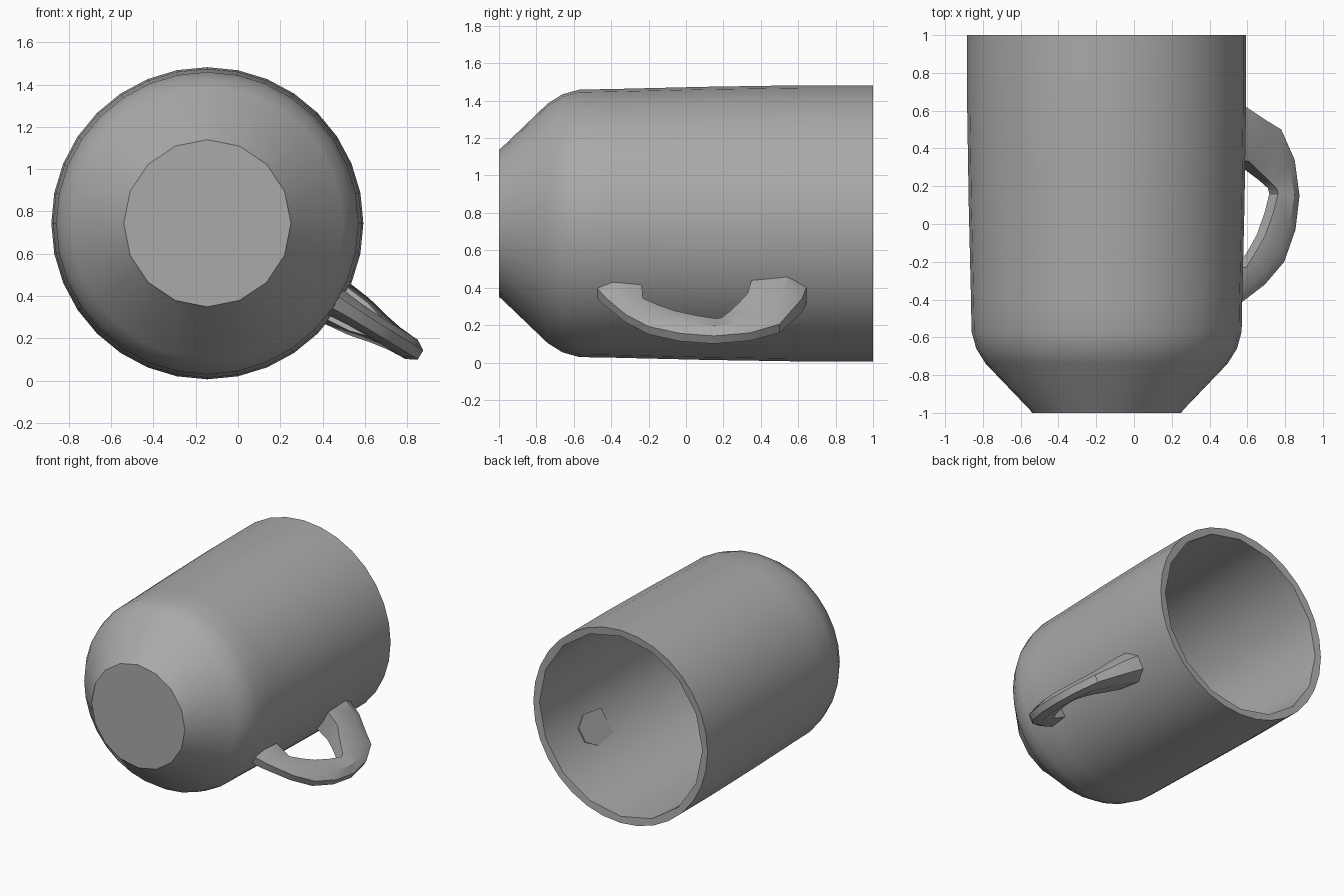
import bpy, bmesh, math
from mathutils import Vector

cube = bpy.data.objects.get("Cube")
if cube:
    bpy.data.objects.remove(cube)

CX, CZ = -0.145, 0.744          # mug axis, running along y
SIDES = 32


def make_material(name, rgb):
    mat = bpy.data.materials.new(name)
    mat.use_nodes = True
    mat.diffuse_color = (*rgb, 1)
    mat.node_tree.nodes["Principled BSDF"].inputs["Base Color"].default_value = (*rgb, 1)
    return mat


grey = make_material("plain grey", (0.4, 0.4, 0.4))


def finish(bm, name, angle):
    bmesh.ops.recalc_face_normals(bm, faces=bm.faces)
    mesh = bpy.data.meshes.new(name)
    bm.to_mesh(mesh)
    bm.free()
    mesh.materials.append(grey)
    obj = bpy.data.objects.new(name, mesh)
    bpy.context.collection.objects.link(obj)
    bpy.ops.object.select_all(action='DESELECT')
    obj.select_set(True)
    bpy.context.view_layer.objects.active = obj
    bpy.ops.object.shade_smooth_by_angle(angle=math.radians(angle))
    return obj


def skin(bm, rings):
    """Join consecutive rings of vertices with quads and cap both ends."""
    for a, b in zip(rings, rings[1:]):
        n = len(a)
        for i in range(n):
            j = (i + 1) % n
            bm.faces.new((a[i], a[j], b[j], b[i]))
    bm.faces.new(rings[0])
    bm.faces.new(rings[-1])


def mug_ring(bm, y, radius, coarse):
    """A ring around the axis; a coarse ring has half as many corners."""
    ring = []
    for i in range(SIDES):
        a = math.tau * i / SIDES
        r = radius * math.cos(math.tau / SIDES) if coarse and i % 2 else radius
        ring.append(bm.verts.new((CX + r * math.cos(a), y, CZ + r * math.sin(a))))
    return ring


# Hollow body: from the outer base, over the rim, to the inner floor
profile = [(-1.0, 0.395, True), (-0.985, 0.405, True), (-0.74, 0.64, False),
           (-0.66, 0.69, False), (-0.57, 0.715, False), (-0.4, 0.718, False),
           (0.1, 0.73, False), (0.6, 0.738, False), (1.0, 0.738, False),
           (0.995, 0.69, True), (-0.55, 0.665, True), (-0.92, 0.37, True)]
bm = bmesh.new()
skin(bm, [mug_ring(bm, *p) for p in profile])
finish(bm, "mug_body", 30)

# Handle: a loop in a plane through the axis, tilted down on the left side
TILT = math.radians(-31.7)
out = Vector((math.cos(TILT), 0, math.sin(TILT)))
side = Vector((-math.sin(TILT), 0, math.cos(TILT)))
axis = Vector((CX, 0, CZ))

# Outer edge (y, r), inner edge (y, r), half thickness
sections = [((-0.50, 0.66), (-0.24, 0.66), 0.075),
            ((-0.43, 0.80), (-0.23, 0.84), 0.06),
            ((-0.32, 0.97), (-0.15, 0.90), 0.055),
            ((-0.20, 1.09), (-0.06, 0.96), 0.055),
            ((-0.03, 1.16), (0.06, 1.01), 0.055),
            ((0.15, 1.185), (0.16, 1.04), 0.055),
            ((0.34, 1.155), (0.19, 1.03), 0.055),
            ((0.50, 1.07), (0.23, 0.98), 0.06),
            ((0.55, 0.97), (0.28, 0.91), 0.075),
            ((0.62, 0.84), (0.33, 0.84), 0.1),
            ((0.66, 0.66), (0.36, 0.66), 0.12)]
# Six-sided cross-section: (share of the way inward, sideways)
outline = [(0, 0.45), (0.35, 1), (1, 0.8), (1, -0.8), (0.35, -1), (0, -0.45)]

bm = bmesh.new()
rings = []
for outer, inner, half in sections:
    ring = []
    for t, s in outline:
        y, r = Vector(outer).lerp(Vector(inner), t)
        ring.append(bm.verts.new(axis + out * r + side * (s * half) + Vector((0, y, 0))))
    rings.append(ring)
skin(bm, rings)
finish(bm, "handle", 35)
